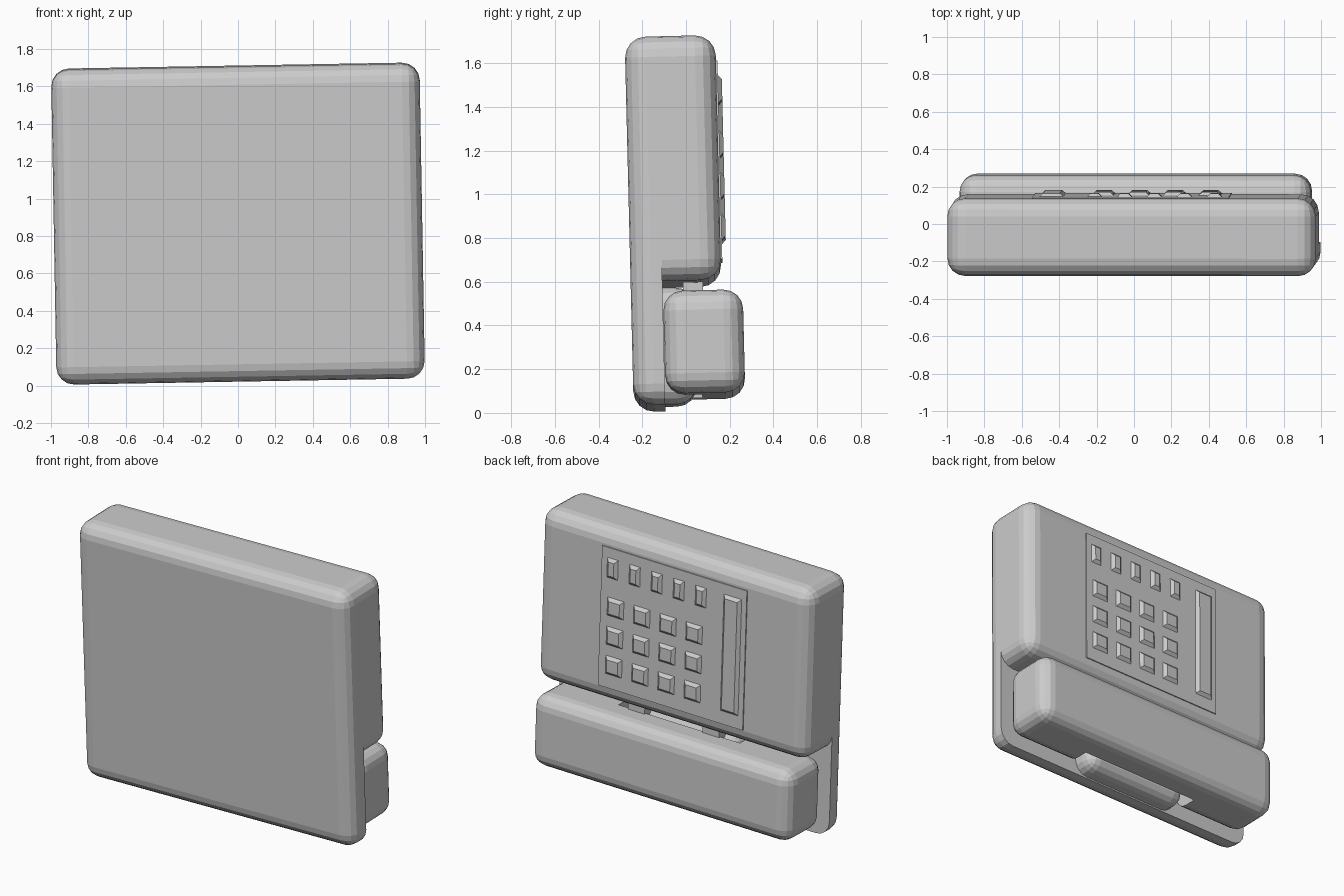
import bpy
import bmesh
from math import radians
from mathutils import Matrix, Vector

if "Cube" in bpy.data.objects:
    bpy.data.objects.remove(bpy.data.objects["Cube"], do_unlink=True)

# One plain grey plastic
grey = bpy.data.materials.new("grey_plastic")
grey.use_nodes = True
colour = (0.6, 0.6, 0.6, 1)
grey.diffuse_color = colour
grey.node_tree.nodes["Principled BSDF"].inputs["Base Color"].default_value = colour

# The whole phone leans slightly about its centre
pivot = Vector((0, 0, 0.8675))
TILT = (Matrix.Translation(pivot) @ Matrix.Rotation(radians(1.4), 4, 'X')
        @ Matrix.Rotation(radians(-1), 4, 'Y') @ Matrix.Translation(-pivot))


def box_mesh(x, y, z):
    """Box between (min, max) pairs on each axis."""
    bm = bmesh.new()
    bmesh.ops.create_cube(bm, size=1)
    for v in bm.verts:
        v.co = [r[0] if c < 0 else r[1] for c, r in zip(v.co, (x, y, z))]
    return bm


def finish(bm, name):
    mesh = bpy.data.meshes.new(name)
    bm.to_mesh(mesh)
    bm.free()
    mesh.materials.append(grey)
    obj = bpy.data.objects.new(name, mesh)
    bpy.context.collection.objects.link(obj)
    obj.matrix_world = TILT
    return obj


def rounded_box(name, x, y, z, radius, cut=None, keep_front=True):
    """Box with rounded edges, optionally sliced flat at a depth."""
    bm = box_mesh(x, y, z)
    if radius:
        bmesh.ops.bevel(bm, geom=bm.edges[:], offset=radius, segments=4,
                        profile=0.5, affect='EDGES')
    if cut is not None:
        bmesh.ops.bisect_plane(bm, geom=bm.verts[:] + bm.edges[:] + bm.faces[:],
                               plane_co=(0, cut, 0), plane_no=(0, 1, 0),
                               clear_outer=keep_front, clear_inner=not keep_front)
        rim = [e for e in bm.edges if e.is_boundary]
        if keep_front:
            bmesh.ops.holes_fill(bm, edges=rim)
            bmesh.ops.recalc_face_normals(bm, faces=bm.faces[:])
    return finish(bm, name)


# Housing: a thin full-height base and a thick upper block
WIDTH, DEPTH, STEP, BACK = (-0.985, 0.985), (-0.26, 0.155), -0.115, 0.155
rounded_box("base_plate", WIDTH, DEPTH, (0.025, 1.71), 0.095, STEP, True)
rounded_box("upper_body", WIDTH, DEPTH, (0.59, 1.71), 0.095, STEP, False)

# Cradle hump under the handset, with two hook plungers
rounded_box("cradle", (-0.4, 0.38), (-0.24, 0.03), (0.035, 0.57), 0.09)
for side, cx in (("right", -0.24), ("left", 0.3)):
    rounded_box("hook_plunger_" + side, (cx - 0.06, cx + 0.06),
                (-0.02, 0.07), (0.48, 0.66), 0)

# Handset with a hollow behind the grip
handset = rounded_box("handset", (-0.94, 0.94), (-0.113, 0.252), (0.075, 0.545), 0.09)
hollow = rounded_box("handset_hollow_cutter", (-0.44, 0.44), (-0.3, 0.055), (0, 0.62), 0)
hollow.hide_render = True
hollow.hide_set(True)
cut = handset.modifiers.new("grip_hollow", 'BOOLEAN')
cut.operation = 'DIFFERENCE'
cut.object = hollow
cut.solver = 'EXACT'

# Keypad panel
PANEL = BACK + 0.007
rounded_box("keypad_panel", (-0.53, 0.52), (BACK - 0.02, PANEL), (0.69, 1.6), 0)


def key(name, cx, cz, w, h, slope=0.03):
    """Raised key with four sloping sides."""
    bm = box_mesh((cx - w / 2, cx + w / 2), (PANEL - 0.01, PANEL + 0.018),
                  (cz - h / 2, cz + h / 2))
    for v in bm.verts:
        if v.co.y > PANEL:
            v.co.x += slope if v.co.x < cx else -slope
            v.co.z += slope if v.co.z < cz else -slope
    finish(bm, name)


# Function keys, number keys and the tall side key
for i in range(5):
    key(f"function_key_{i + 1}", 0.44 - 0.16 * i, 1.47, 0.1, 0.15)
for row in range(3):
    for col in range(4):
        key(f"number_key_{row + 1}_{col + 1}", 0.41 - 0.19 * col,
            1.22 - 0.19 * row, 0.14, 0.14)
key("tall_key", -0.43, 1.155, 0.15, 0.78)
